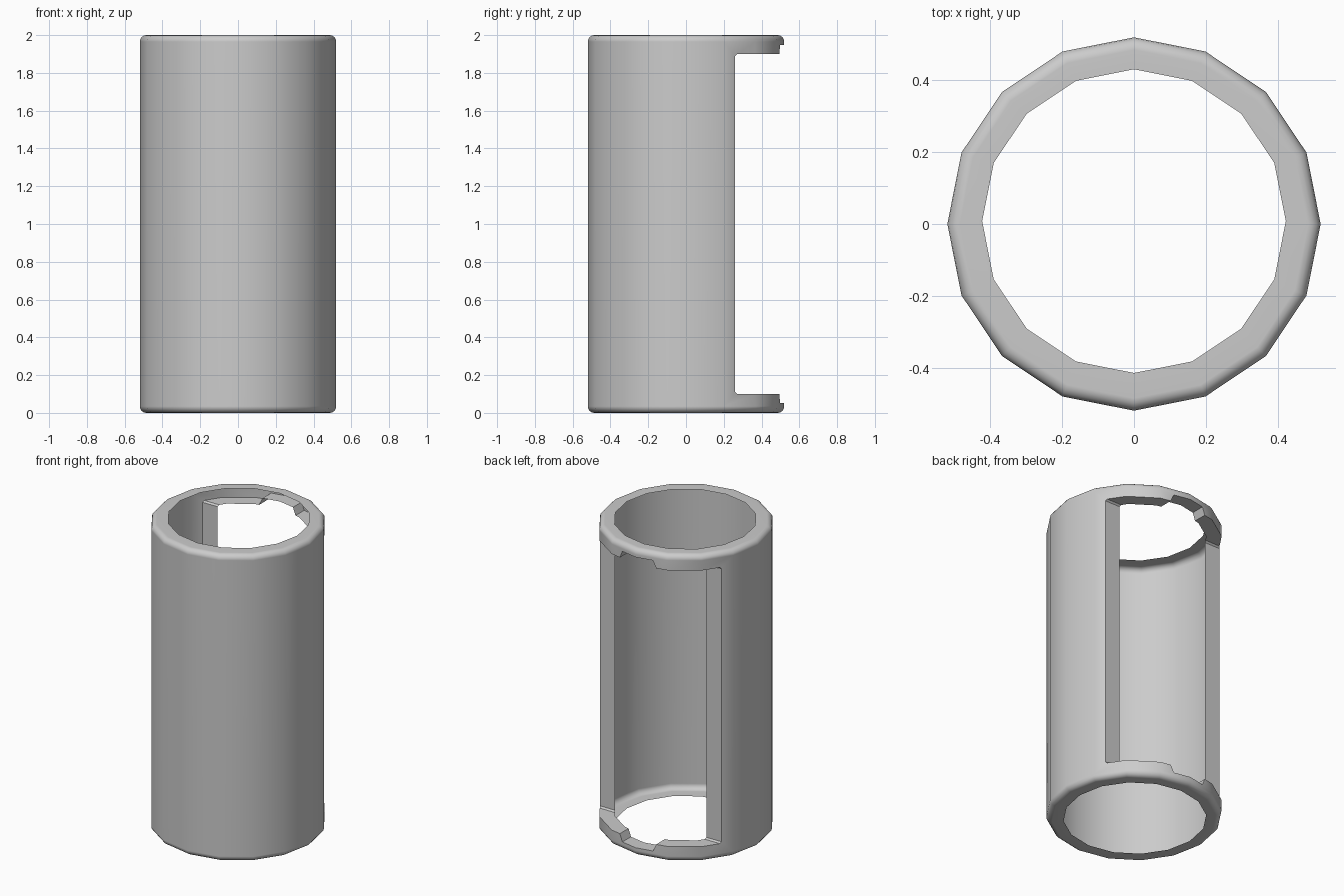
import bpy, bmesh, math

if "Cube" in bpy.data.objects:
    bpy.data.objects.remove(bpy.data.objects["Cube"])

SIDES = 16
OUTER, BORE = 0.52, 0.423
INNER_SHIFT = 0.008  # end openings sit slightly towards the back
ROUND = 0.035        # rounding of the outer end edges


def make_object(name, bm):
    bmesh.ops.recalc_face_normals(bm, faces=bm.faces)
    mesh = bpy.data.meshes.new(name)
    bm.to_mesh(mesh)
    bm.free()
    obj = bpy.data.objects.new(name, mesh)
    bpy.context.collection.objects.link(obj)
    return obj


def prism(name, outline, place, lo, hi):
    """Extrude a closed outline from lo to hi; place maps (a, b, depth) to xyz."""
    bm = bmesh.new()
    ends = [[bm.verts.new(place(a, b, d)) for a, b in outline] for d in (lo, hi)]
    for ring in ends:
        bm.faces.new(ring)
    n = len(outline)
    for i in range(n):
        j = (i + 1) % n
        bm.faces.new((ends[0][i], ends[0][j], ends[1][j], ends[1][i]))
    obj = make_object(name, bm)
    obj.hide_render = True
    obj.hide_viewport = True
    return obj


# Tube: rounded outer profile plus a straight bore, swept around 16 sides
arc = [math.radians(22.5 * i) for i in range(5)]
outer = [(OUTER - ROUND * (1 - math.sin(t)), ROUND * (1 - math.cos(t))) for t in arc]
profile = [(r, z, 0) for r, z in outer]
profile += [(r, 2 - z, 0) for r, z in reversed(outer)]
profile += [(BORE, 2, INNER_SHIFT), (BORE, 0, INNER_SHIFT)]

bm = bmesh.new()
rings = []
for k in range(SIDES):
    a = 2 * math.pi * k / SIDES
    rings.append([bm.verts.new((r * math.cos(a), r * math.sin(a) + dy, z))
                  for r, z, dy in profile])
count = len(profile)
for k in range(SIDES):
    p, q = rings[k], rings[(k + 1) % SIDES]
    for i in range(count):
        j = (i + 1) % count
        bm.faces.new((p[i], q[i], q[j], p[j]))
tube = make_object("open_tube", bm)

# Tall back window, with small corner chamfers
c = 0.01
window = prism("window_cutter",
               [(0.26, 0.1 + c), (0.26 + c, 0.1), (0.8, 0.1),
                (0.8, 1.9), (0.26 + c, 1.9), (0.26, 1.9 - c)],
               lambda y, z, x: (x, y, z), -0.7, 0.7)

# Shallow notches in the two end hoops
cutters = [window]
for name, flip in (("lower_notch_cutter", False), ("upper_notch_cutter", True)):
    outline = [(-0.11, 0.053), (0.11, 0.053), (0.14, 0.12), (-0.14, 0.12)]
    cutters.append(prism(name, outline,
                         lambda x, z, y, f=flip: (x, y, 2 - z if f else z), 0.3, 0.7))

for cutter in cutters:
    mod = tube.modifiers.new(cutter.name, 'BOOLEAN')
    mod.operation = 'DIFFERENCE'
    mod.solver = 'EXACT'
    mod.object = cutter

# Apply the cuts, then remove the helpers
depsgraph = bpy.context.evaluated_depsgraph_get()
tube_mesh = bpy.data.meshes.new_from_object(tube.evaluated_get(depsgraph))
tube.modifiers.clear()
tube.data = tube_mesh
for cutter in cutters:
    bpy.data.objects.remove(cutter)

# The shell is single-walled: drop the bore faces, keep the inward rims
bm = bmesh.new()
bm.from_mesh(tube_mesh)
bore = []
for f in bm.faces:
    far = max(math.hypot(v.co.x, v.co.y - INNER_SHIFT) for v in f.verts)
    if far < BORE + 0.003 and abs(f.normal.z) < 0.1:
        bore.append(f)
bmesh.ops.delete(bm, geom=bore, context='FACES')
bm.to_mesh(tube_mesh)
bm.free()

# Smooth sides with flat-looking end rims
bpy.context.view_layer.objects.active = tube
tube.select_set(True)
bpy.ops.object.shade_smooth_by_angle(angle=math.radians(35))
weighted = tube.modifiers.new("weighted_normals", 'WEIGHTED_NORMAL')
weighted.keep_sharp = True
